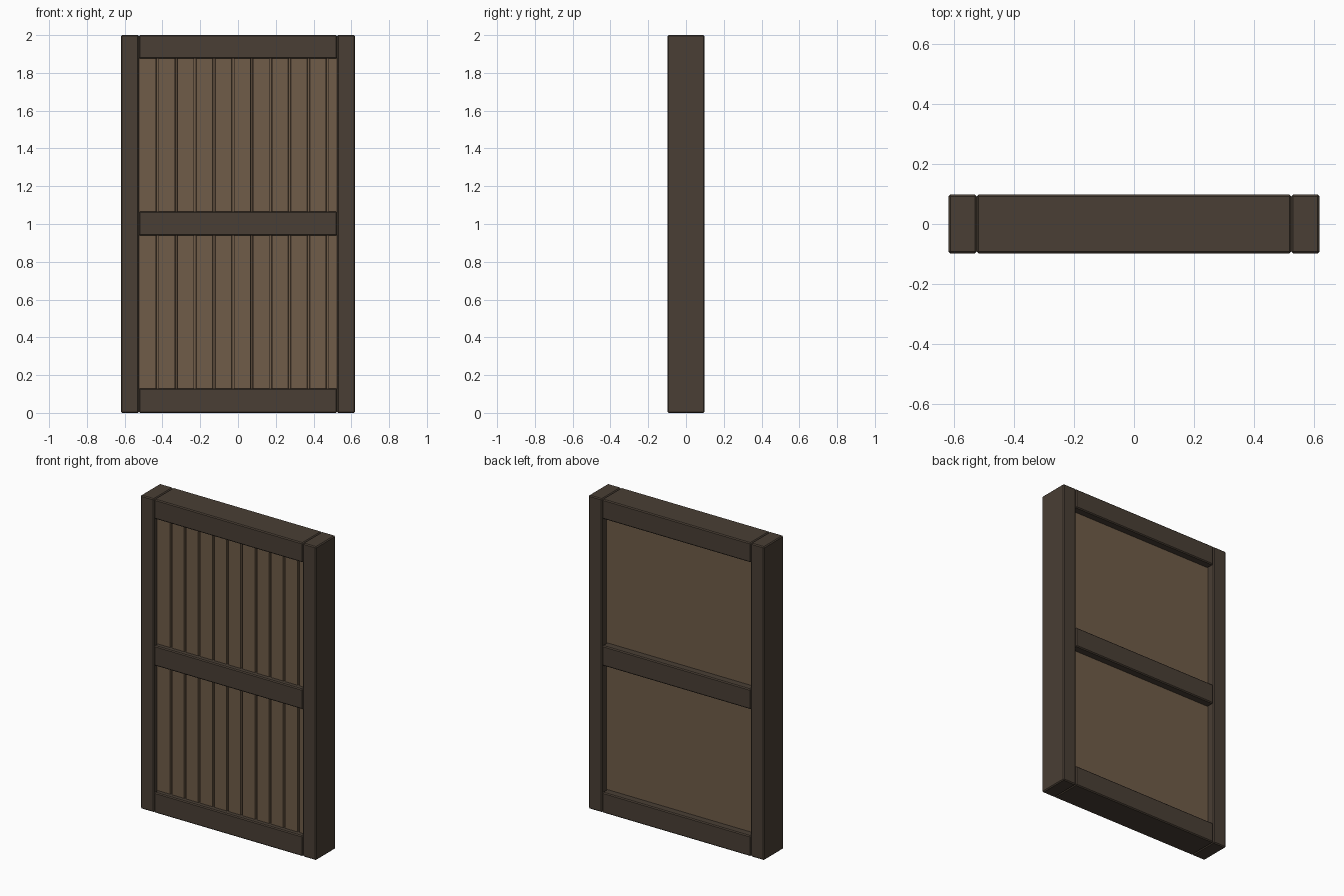
import bpy, bmesh

if "Cube" in bpy.data.objects:
    bpy.data.objects.remove(bpy.data.objects["Cube"])


def material(name, rgb):
    m = bpy.data.materials.new(name)
    m.diffuse_color = (*rgb, 1)
    m.use_nodes = True
    m.node_tree.nodes["Principled BSDF"].inputs["Base Color"].default_value = m.diffuse_color
    return m


DARK = material("dark_wood", (0.067, 0.049, 0.035))
LIGHT = material("light_wood", (0.162, 0.107, 0.066))
HALF_DEPTH = 0.098


def add_object(name, bm, mat):
    bmesh.ops.recalc_face_normals(bm, faces=bm.faces)
    mesh = bpy.data.meshes.new(name)
    bm.to_mesh(mesh)
    bm.free()
    mesh.materials.append(mat)
    ob = bpy.data.objects.new(name, mesh)
    bpy.context.collection.objects.link(ob)
    return ob


def beam(name, x0, x1, z0, z1):
    """Full-depth timber with small chamfered edges."""
    bm = bmesh.new()
    bmesh.ops.create_cube(bm, size=1)
    for v in bm.verts:
        v.co.x = x1 if v.co.x > 0 else x0
        v.co.y = HALF_DEPTH if v.co.y > 0 else -HALF_DEPTH
        v.co.z = z1 if v.co.z > 0 else z0
    bmesh.ops.bevel(bm, geom=bm.edges[:], offset=0.006, segments=1,
                    affect='EDGES')
    return add_object(name, bm, DARK)


# Side posts
beam("left_post", -0.62, -0.525, 0, 2)
beam("right_post", 0.525, 0.62, 0, 2)

# Cross rails
for name, z0, z1 in (("bottom_rail", 0, 0.13),
                     ("middle_rail", 0.938, 1.066),
                     ("top_rail", 1.875, 2)):
    beam(name, -0.525, 0.525, z0, z1)

# Boarded panel: flat back, grooved front, extruded upwards
front, groove, back = -0.067, -0.053, 0.05
profile = [(-0.525, back), (-0.525, front)]
for i in range(10):
    x = -0.427 + i * 0.1
    profile += [(x - 0.007, front), (x - 0.005, groove),
                (x + 0.005, groove), (x + 0.007, front)]
profile += [(0.525, front), (0.525, back)]

bm = bmesh.new()
face = bm.faces.new([bm.verts.new((x, y, 0.06)) for x, y in profile])
top = bmesh.ops.extrude_face_region(bm, geom=[face])["geom"]
bmesh.ops.translate(bm, vec=(0, 0, 1.88),
                    verts=[g for g in top if isinstance(g, bmesh.types.BMVert)])
add_object("board_panel", bm, LIGHT)
